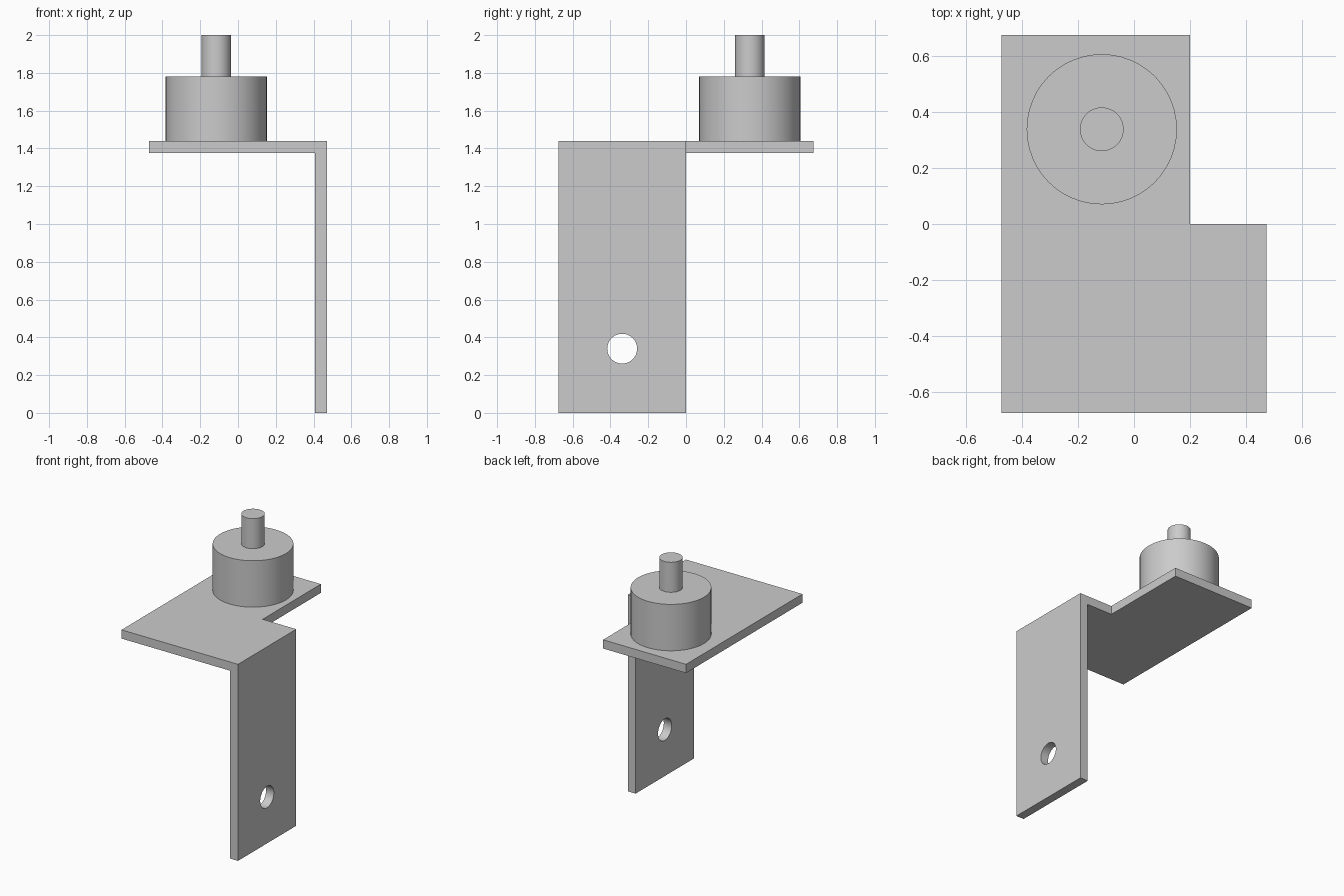
import bpy
import bmesh
import math
from mathutils import Matrix, Vector

if "Cube" in bpy.data.objects:
    bpy.data.objects.remove(bpy.data.objects["Cube"], do_unlink=True)

# Main dimensions
HALF_X, HALF_Y = 0.472, 0.674
THICK, PLATE_TOP = 0.064, 1.44
TONGUE_X = 0.2
BOSS_X, BOSS_Y = -0.115, 0.338

# Plain grey metal
grey = bpy.data.materials.new("grey_metal")
grey.use_nodes = True
colour = (0.6, 0.6, 0.6, 1)
grey.diffuse_color = colour
grey.node_tree.nodes["Principled BSDF"].inputs["Base Color"].default_value = colour


def finish(name, bm):
    bmesh.ops.recalc_face_normals(bm, faces=bm.faces)
    mesh = bpy.data.meshes.new(name)
    bm.to_mesh(mesh)
    bm.free()
    mesh.materials.append(grey)
    obj = bpy.data.objects.new(name, mesh)
    bpy.context.collection.objects.link(obj)
    return obj


def cylinder(name, radius, height, centre, rotation=Matrix()):
    bm = bmesh.new()
    bmesh.ops.create_cone(bm, cap_ends=True, segments=48, radius1=radius,
                          radius2=radius, depth=height,
                          matrix=Matrix.Translation(centre) @ rotation)
    return finish(name, bm)


def smooth(obj):
    bpy.ops.object.select_all(action="DESELECT")
    obj.select_set(True)
    bpy.context.view_layer.objects.active = obj
    bpy.ops.object.shade_smooth_by_angle(angle=math.radians(30))


# Angle bracket: an L profile swept front to back
bm = bmesh.new()
inner_x, inner_z = HALF_X - THICK, PLATE_TOP - THICK
profile = [(-HALF_X, PLATE_TOP), (HALF_X, PLATE_TOP), (HALF_X, 0),
           (inner_x, 0), (inner_x, inner_z), (-HALF_X, inner_z)]
face = bm.faces.new([bm.verts.new((x, -HALF_Y, z)) for x, z in profile])
sweep = bmesh.ops.extrude_face_region(bm, geom=[face])
moved = [v for v in sweep["geom"] if isinstance(v, bmesh.types.BMVert)]
bmesh.ops.translate(bm, verts=moved, vec=(0, 2 * HALF_Y, 0))
bracket = finish("bracket", bm)

# Cutters: the rear corner notch and the bolt hole in the leg
bm = bmesh.new()
bmesh.ops.create_cube(bm, size=1)
bmesh.ops.scale(bm, verts=bm.verts, vec=(1, 1, 3))
bmesh.ops.translate(bm, verts=bm.verts, vec=(TONGUE_X + 0.5, 0.5, 1))
notch_cutter = finish("notch_cutter", bm)
hole_cutter = cylinder("hole_cutter", 0.079, 0.4, Vector((HALF_X, -0.338, 0.34)),
                       Matrix.Rotation(math.pi / 2, 4, "Y"))
for cutter in (notch_cutter, hole_cutter):
    cut = bracket.modifiers.new(cutter.name, "BOOLEAN")
    cut.operation, cut.solver, cut.object = "DIFFERENCE", "EXACT", cutter
    bpy.context.view_layer.objects.active = bracket
    bpy.ops.object.modifier_apply(modifier=cut.name)
    bpy.data.objects.remove(cutter, do_unlink=True)
smooth(bracket)

# Round boss and the pin on top of it
for name, radius, low, high in (("boss", 0.268, PLATE_TOP, 1.78),
                                ("pin", 0.078, 1.78, 2)):
    part = cylinder(name, radius, high - low,
                    Vector((BOSS_X, BOSS_Y, (low + high) / 2)))
    smooth(part)
